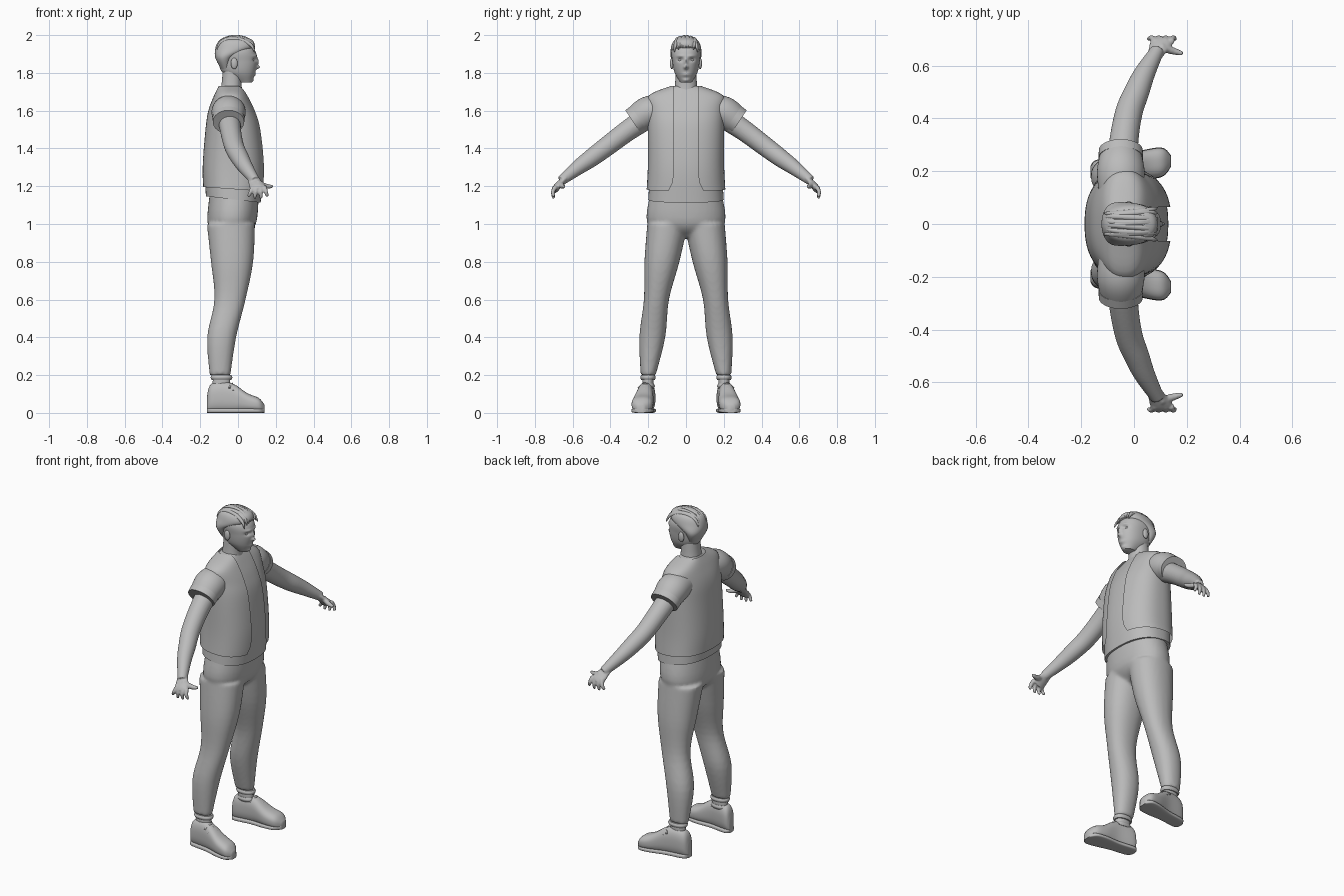
import bpy, bmesh, math
from mathutils import Vector, Matrix

cube = bpy.data.objects.get("Cube")
if cube:
    bpy.data.objects.remove(cube)

shade = (0.5, 0.5, 0.5, 1)
grey = bpy.data.materials.new("plain grey")
grey.use_nodes = True
grey.diffuse_color = shade
grey.node_tree.nodes["Principled BSDF"].inputs["Base Color"].default_value = shade


def spline(stations, steps=5):
    """Smooth interpolation through tuples of any length."""
    last = len(stations) - 1
    result = []
    for i in range(last):
        before, start, end, after = (stations[max(0, min(last, i + k))] for k in (-1, 0, 1, 2))
        for step in range(steps):
            t = step / steps
            result.append(tuple(
                q + ((r - p) * t + (2 * p - 5 * q + 4 * r - s) * t ** 2 + (3 * q - p - 3 * r + s) * t ** 3) / 2
                for p, q, r, s in zip(before, start, end, after)))
    return result + [stations[last]]


def power(value, exponent):
    return math.copysign(abs(value) ** exponent, value)


def ring(centre, u, v, square=2.2, sides=48, gap=0):
    """Superellipse ring; a gap angle leaves it open around +u."""
    count = sides + 1 if gap else sides
    angles = [gap + 2 * (math.pi - gap) * k / sides for k in range(count)]
    return [Vector(centre) + Vector(u) * power(math.cos(a), 2 / square)
            + Vector(v) * power(math.sin(a), 2 / square) for a in angles]


def level(z, back, front, right, left, tilt=0, **options):
    """Horizontal ring given by its bounds."""
    centre = ((back + front) / 2, (right + left) / 2, z)
    return ring(centre, ((front - back) / 2, 0, tilt), (0, (left - right) / 2, 0), **options)


def loft(bm, rings, closed=True):
    rows = [[bm.verts.new(point) for point in points] for points in rings]
    count = len(rows[0])
    for low, high in zip(rows, rows[1:]):
        for j in range(count if closed else count - 1):
            k = (j + 1) % count
            bm.faces.new((low[j], low[k], high[k], high[j]))
    if closed:
        bm.faces.new(reversed(rows[0]))
        bm.faces.new(rows[-1])


def column(bm, stations, steps=5, **options):
    """Stack of centred rings: height, back, front, half width."""
    loft(bm, [level(z, back, front, -half, half, **options)
              for z, back, front, half in spline(stations, steps)])


def tube(bm, stations, flat=1, sides=24):
    """Tube along a path of x, y, z and radius."""
    path = spline(stations)
    points = [Vector(station[:3]) for station in path]
    along = (points[-1] - points[0]).normalized()
    side = Vector((1, 0, 0)) if abs(along.x) < 0.8 else Vector((0, 0, 1))
    rings = []
    for i, station in enumerate(path):
        ahead, behind = points[min(i + 1, len(points) - 1)], points[max(i - 1, 0)]
        tangent = (ahead - behind).normalized()
        u = (side - tangent * side.dot(tangent)).normalized()
        radius = station[3]
        rings.append(ring(points[i], u * radius, tangent.cross(u) * radius * flat, square=2, sides=sides))
    loft(bm, rings)


def ball(bm, centre, size):
    matrix = Matrix.Translation(centre) @ Matrix.Diagonal((*size, 1))
    bmesh.ops.create_uvsphere(bm, u_segments=24, v_segments=16, radius=1, matrix=matrix)


def finish(name, bm, voxel=0):
    bmesh.ops.recalc_face_normals(bm, faces=bm.faces[:])
    mesh = bpy.data.meshes.new(name)
    bm.to_mesh(mesh)
    bm.free()
    mesh.materials.append(grey)
    for polygon in mesh.polygons:
        polygon.use_smooth = True
    mesh.set_sharp_from_angle(angle=math.radians(50))
    part = bpy.data.objects.new(name, mesh)
    bpy.context.collection.objects.link(part)
    if voxel:
        blend = part.modifiers.new("blend", 'REMESH')
        blend.mode, blend.voxel_size, blend.use_smooth_shade = 'VOXEL', voxel, True
        soften = part.modifiers.new("soften", 'SMOOTH')
        soften.factor, soften.iterations = 0.5, 5


def pair(name, bm, voxel=0):
    """Left part and its mirrored right twin."""
    twin = bm.copy()
    bmesh.ops.scale(twin, vec=(1, -1, 1), verts=twin.verts[:])
    finish("left_" + name, bm, voxel)
    finish("right_" + name, twin, voxel)


# Head, with the face sculpted by soft bumps: side, height, spreads, depth
bm = bmesh.new()
column(bm, [(1.75, 0, 0.07, 0.03), (1.8, -0.08, 0.09, 0.06), (1.86, -0.105, 0.1, 0.072),
            (1.92, -0.11, 0.09, 0.075), (1.98, -0.06, 0.04, 0.04)], steps=16, sides=96)
nose, bridge = (0, 1.83, 0.01, 0.01, 0.02), (0, 1.86, 0.01, 0.02, 0.01)
socket, brow = (0.03, 1.87, 0.015, 0.01, -0.012), (0.03, 1.89, 0.02, 0.007, 0.005)
lips, chin = (0, 1.79, 0.02, 0.01, 0.006), (0, 1.76, 0.02, 0.01, 0.008)
for vert in bm.verts:
    facing = max(0, min(1, vert.co.x * 20 - 0.5))
    y, z = abs(vert.co.y), vert.co.z
    for side, height, wide, tall, depth in (nose, bridge, socket, brow, lips, chin):
        vert.co.x += facing * depth * math.exp(-((y - side) / wide) ** 2 - ((z - height) / tall) ** 2)
finish("head", bm)

bm = bmesh.new()
ball(bm, (0.074, 0.03, 1.868), (0.011, 0.013, 0.009))
pair("eye", bm)

bm = bmesh.new()
ball(bm, (-0.02, 0.075, 1.85), (0.018, 0.01, 0.03))
pair("ear", bm)

bm = bmesh.new()
column(bm, [(1.66, -0.11, 0.03, 0.08), (1.72, -0.09, 0.02, 0.06), (1.82, -0.08, 0.02, 0.055)])
finish("neck", bm)

# Hair cap with locks arching from brow to crown
bm = bmesh.new()
column(bm, [(1.82, -0.09, -0.04, 0.05), (1.88, -0.12, -0.02, 0.08), (1.93, -0.12, 0.08, 0.08),
            (1.97, -0.1, 0.08, 0.065), (1.99, -0.05, 0.04, 0.03)])
for i in range(-4, 5):
    arch = []
    for k in range(6):
        angle = math.pi * k / 5
        lift = math.sin(angle)
        y = 0.014 * i * (1 - 0.06 * k) + 0.006 * math.sin(2 * i + k)
        arch.append((0.1 * math.cos(angle) - 0.012, y, 1.935 + 0.053 * lift - 6 * y * y, 0.003 + 0.01 * lift))
    tube(bm, arch, sides=10)
finish("hair", bm)

# Shirt and the open vest share one torso profile
torso = spline([(1.13, -0.17, 0.12, 0.2), (1.3, -0.175, 0.13, 0.19), (1.5, -0.16, 0.11, 0.19),
                (1.6, -0.145, 0.08, 0.19), (1.68, -0.115, 0.04, 0.185), (1.73, -0.09, 0.01, 0.07)])


def torso_ring(z, back, front, half, grow=0, gap=0):
    tilt = -0.1 * max(0, 1.3 - z)
    return level(z, back - grow, front + grow, -half - grow, half + grow,
                 tilt=tilt, square=2.4, sides=72, gap=gap)


bm = bmesh.new()
loft(bm, [torso_ring(*station) for station in torso])
finish("shirt", bm)

bm = bmesh.new()
grow = 0.012
rings = []
for station in torso:
    z, half = station[0], station[3] + grow
    if z > 1.16:
        opening = 0.065 + 5 * max(0, 1.26 - z) ** 2
        rings.append(torso_ring(*station, grow=grow, gap=math.asin((opening / half) ** 1.2)))
loft(bm, rings, closed=False)
bmesh.ops.solidify(bm, geom=bm.faces[:], thickness=0.008)
finish("vest", bm)

# Short sleeves with turned cuffs
bm = bmesh.new()
tube(bm, [(-0.05, 0.13, 1.6, 0.085), (-0.05, 0.2, 1.59, 0.09), (-0.05, 0.26, 1.55, 0.08)], flat=0.95, sides=40)
tube(bm, [(-0.05, 0.25, 1.56, 0.085), (-0.05, 0.28, 1.54, 0.083)], flat=0.9, sides=40)
pair("sleeve", bm)

# Arm, palm, fingers and thumb blended together
bm = bmesh.new()
tube(bm, [(-0.05, 0.15, 1.6, 0.065), (-0.04, 0.3, 1.5, 0.056), (-0.02, 0.42, 1.41, 0.052),
          (0.01, 0.5, 1.35, 0.048), (0.04, 0.57, 1.3, 0.04), (0.09, 0.66, 1.23, 0.026)])
tube(bm, [(0.08, 0.64, 1.24, 0.03), (0.1, 0.68, 1.2, 0.041), (0.11, 0.695, 1.18, 0.041)], flat=0.45)
for i in range(4):
    spread = i - 1.5
    base, tip = 0.11 + 0.02 * spread, 0.105 + 0.034 * spread
    tube(bm, [(base, 0.69, 1.2, 0.012), ((base + tip) / 2, 0.705, 1.17, 0.011),
              (tip, 0.7, 1.13 + 0.01 * abs(spread), 0.008)], sides=12)
tube(bm, [(0.1, 0.67, 1.22, 0.016), (0.15, 0.655, 1.2, 0.014), (0.185, 0.645, 1.2, 0.008)], sides=12)
pair("arm", bm, voxel=0.005)

# Trousers: two legs blended into the hips
bm = bmesh.new()
leg = spline([(0.2, -0.15, -0.04, 0.16, 0.24), (0.4, -0.163, -0.01, 0.11, 0.247), (0.6, -0.125, 0.04, 0.09, 0.223),
              (0.8, -0.143, 0.08, 0.035, 0.22), (1, -0.165, 0.09, -0.01, 0.205)])
for side in (1, -1):
    loft(bm, [level(z, back, front, *sorted((side * inner, side * outer)))
              for z, back, front, inner, outer in leg])
column(bm, [(0.93, -0.1, 0.03, 0.07), (1, -0.16, 0.095, 0.203), (1.16, -0.15, 0.11, 0.19)])
finish("trousers", bm, voxel=0.01)

# Ankle with a shoe collar and a trouser hem
bm = bmesh.new()
for bottom, top, grow in ((0.1, 0.22, -0.006), (0.13, 0.155, 0), (0.175, 0.2, 0.005)):
    loft(bm, [level(z, -0.14 - inset, -0.035 + inset, 0.165 - inset, 0.237 + inset)
              for z, inset in spline([(bottom, grow - 0.005), ((bottom + top) / 2, grow), (top, grow - 0.005)])])
pair("ankle", bm)

# Shoes: length position, top, half width, splayed outward to the toe
shoe = spline([(-0.165, 0.08, 0.02), (-0.14, 0.15, 0.04), (-0.04, 0.155, 0.042),
               (0.05, 0.1, 0.055), (0.11, 0.075, 0.052), (0.14, 0.04, 0.02)])


def shoe_middle(x):
    return 0.22 + 0.13 * x


bm = bmesh.new()
loft(bm, [ring((x, shoe_middle(x), top / 2 + 0.004), (0, half, 0), (0, 0, top / 2), square=2.5)
          for x, top, half in shoe])
pair("shoe", bm)

bm = bmesh.new()
loft(bm, [ring((x, shoe_middle(x), 0.012), (0, half + 0.002, 0), (0, 0, 0.012), square=4)
          for x, top, half in shoe])
pair("sole", bm)

# Laces crossing the tongue
bm = bmesh.new()
for i in range(3):
    x = 0.02 * i - 0.03
    height, middle = 0.155 - 0.7 * (x + 0.03), shoe_middle(x)
    tube(bm, [(x - 0.008 * abs(k), middle + 0.018 * k, height - 0.006 * k * k, 0.005)
              for k in range(-2, 3)], sides=10)
pair("laces", bm)
